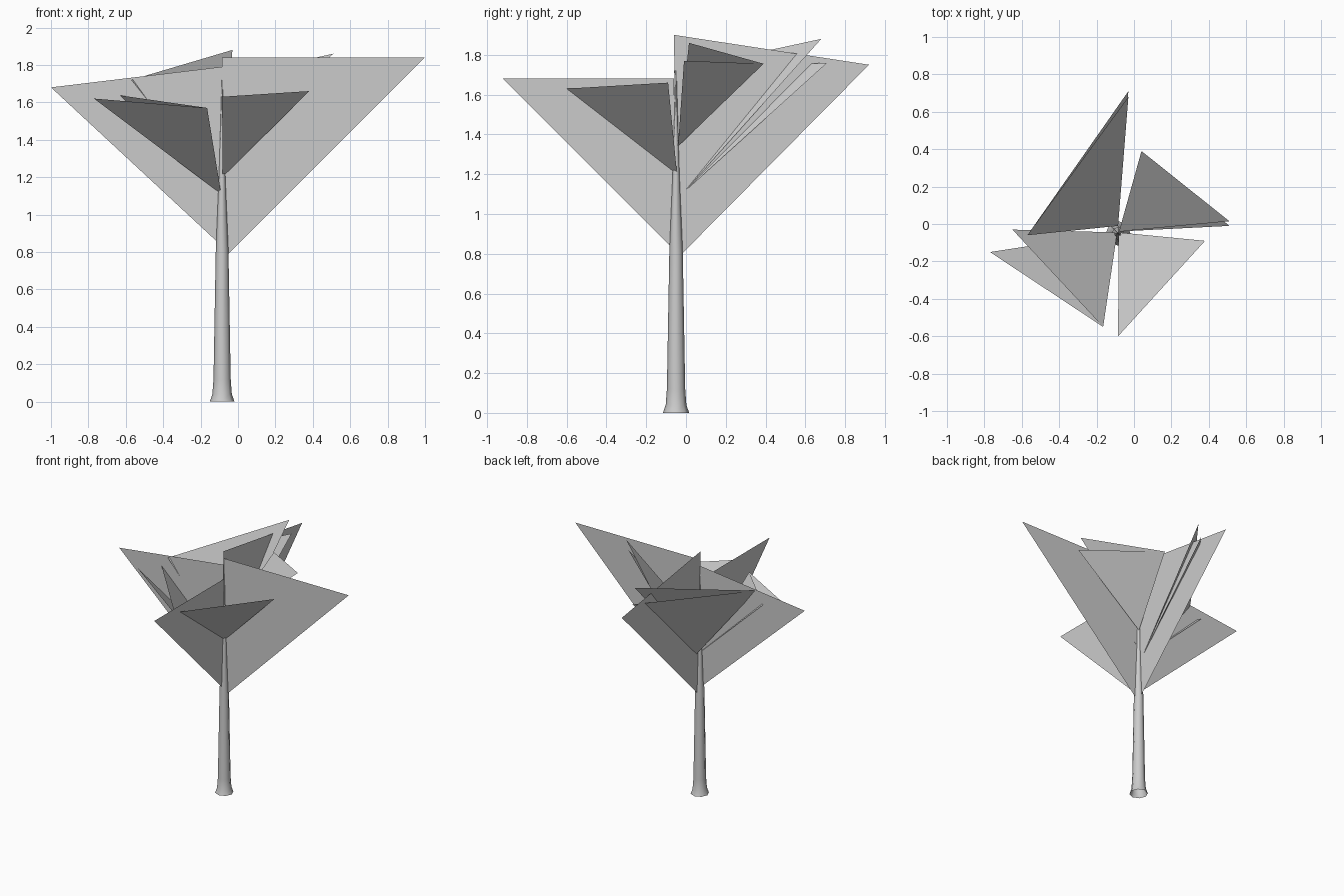
import bpy
import bmesh
import math

cube = bpy.data.objects.get("Cube")
if cube:
    bpy.data.objects.remove(cube, do_unlink=True)

grey = bpy.data.materials.new("light grey")
grey.use_nodes = True
colour = (0.6, 0.6, 0.6, 1)
grey.diffuse_color = colour
grey.node_tree.nodes["Principled BSDF"].inputs["Base Color"].default_value = colour

TX, TY = -0.085, -0.05  # trunk axis


def finish(bm, name):
    mesh = bpy.data.meshes.new(name)
    bm.to_mesh(mesh)
    bm.free()
    mesh.materials.append(grey)
    obj = bpy.data.objects.new(name, mesh)
    bpy.context.collection.objects.link(obj)
    return obj


def leaf(name, root, *tips):
    """Flat triangles fanned out from one root point."""
    bm = bmesh.new()
    r = bm.verts.new(root)
    vs = [bm.verts.new(t) for t in tips]
    for a, b in zip(vs, vs[1:]):
        bm.faces.new((r, a, b))
    return finish(bm, name)


# Tapered trunk with a flared foot, open at the bottom
SIDES = 8
bm = bmesh.new()
rings = []
for z, r in ((0, 0.066), (0.04, 0.052), (0.12, 0.046), (0.8, 0.034), (1.2, 0.017), (1.72, 0.002)):
    rings.append([bm.verts.new((TX + r * math.cos(math.tau * i / SIDES),
                                TY + r * math.sin(math.tau * i / SIDES), z))
                  for i in range(SIDES)])
for low, high in zip(rings, rings[1:]):
    for i in range(SIDES):
        j = (i + 1) % SIDES
        bm.faces.new((low[i], low[j], high[j], high[i]))
bm.faces.new(rings[-1])
trunk = finish(bm, "trunk")
for p in trunk.data.polygons:
    p.use_smooth = len(p.vertices) == 4

# Four large upright leaves, one along each axis direction
leaf("left_upright_leaf", (TX, TY, 0.755), (1, TY, 1.84), (TX, TY, 1.84))
leaf("right_upright_leaf", (TX, TY, 0.83), (TX, TY, 1.79), (-1, TY, 1.68))
leaf("front_upright_leaf", (TX, TY, 0.81), (TX, -0.92, 1.68), (TX, TY - 0.01, 1.68))
leaf("back_upright_leaf", (TX, TY, 0.77), (TX, 0.92, 1.75), (TX, TY - 0.01, 1.90))

# Tilted leaves between them, most folded along a shared edge
leaf("front_left_leaf", (TX + 0.003, -0.045, 1.2), (0.38, -0.09, 1.66), (TX, -0.6, 1.63))
leaf("front_right_leaf", (-0.09, -0.045, 1.11),
     (-0.77, -0.15, 1.62), (-0.165, -0.55, 1.57), (-0.65, -0.03, 1.64))
leaf("back_left_leaf", (-0.08, -0.04, 1.34),
     (0.51, 0.015, 1.86), (0.04, 0.39, 1.755), (0.51, -0.01, 1.77))
leaf("back_right_leaf", (TX, -0.01, 1.11),
     (-0.03, 0.68, 1.88), (-0.57, -0.06, 1.72), (-0.03, 0.71, 1.76))
